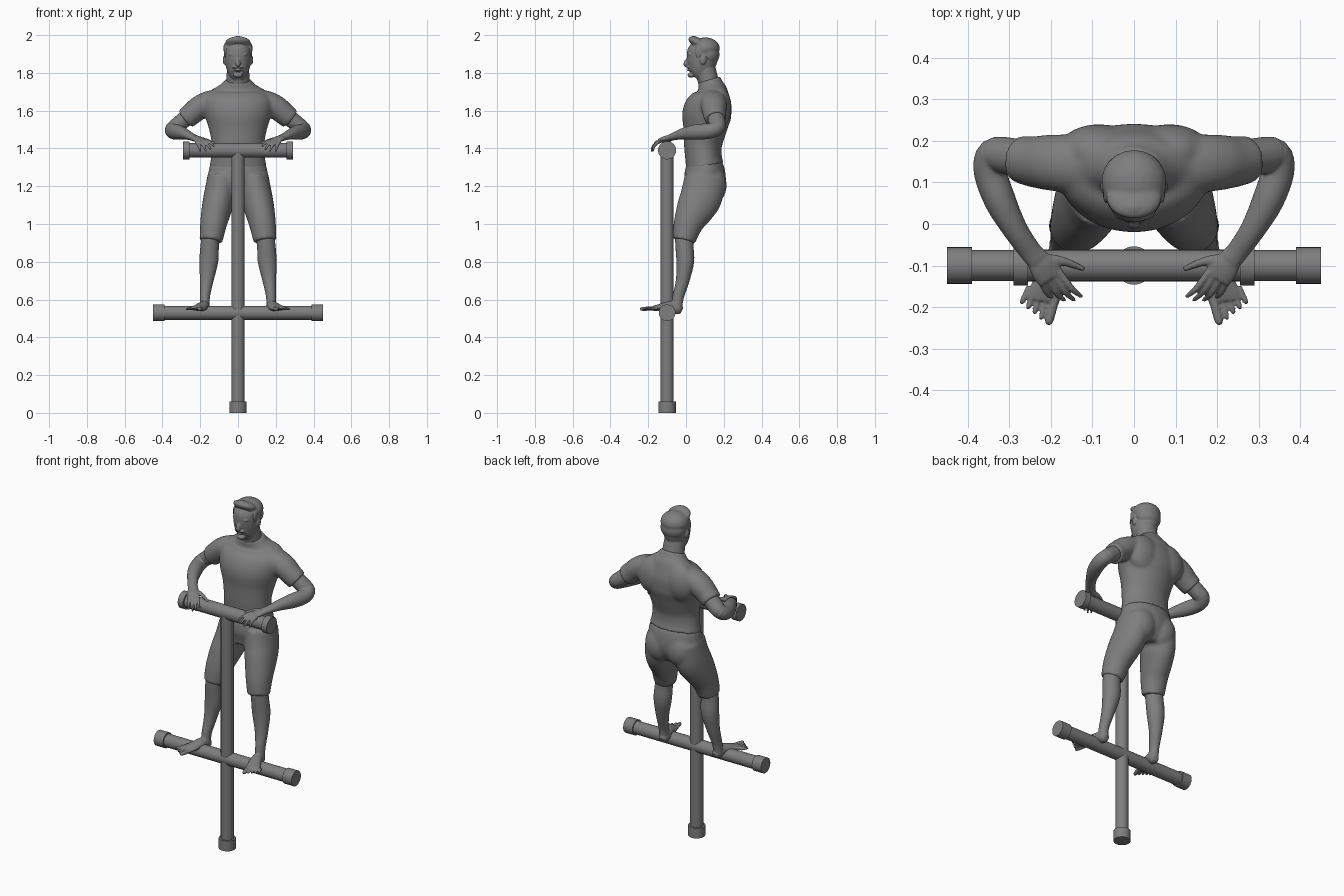
import bpy, bmesh, math
from mathutils import Vector, Matrix

X, Z = Vector((1, 0, 0)), Vector((0, 0, 1))
grey = bpy.data.materials.new("dark_grey")
grey.diffuse_color = (0.21, 0.21, 0.21, 1)


def spline(pts, steps=4):
    """Catmull-Rom through (x, y, z, half width, half depth) points."""
    out = []
    for i in range(len(pts) - 1):
        p0, p1 = pts[max(i - 1, 0)], pts[i]
        p2, p3 = pts[i + 1], pts[min(i + 2, len(pts) - 1)]
        for s in range(steps):
            t = s / steps
            out.append([0.5 * (2 * b + (c - a) * t + (2 * a - 5 * b + 4 * c - d) * t * t
                               + (3 * b - a - 3 * c + d) * t ** 3)
                        for a, b, c, d in zip(p0, p1, p2, p3)])
    return out + [list(pts[-1])]


def tube(bm, pts, ref=X, sides=24, mirror=False):
    """Closed elliptical loft; ref is the direction of the first radius."""
    path = spline(pts)
    for sx in ((1, -1) if mirror else (1,)):
        rings = []
        for i, p in enumerate(path):
            a, b = path[max(i - 1, 0)], path[min(i + 1, len(path) - 1)]
            t = (Vector(b[:3]) - Vector(a[:3])).normalized()
            u = (ref - t * ref.dot(t)).normalized()
            v = t.cross(u)
            ring = []
            for k in range(sides):
                g = math.tau * k / sides
                co = Vector(p[:3]) + u * p[3] * math.cos(g) + v * p[4] * math.sin(g)
                ring.append(bm.verts.new((co.x * sx, co.y, co.z)))
            rings.append(ring)
        for r, q in zip(rings, rings[1:]):
            for k in range(sides):
                n = (k + 1) % sides
                bm.faces.new((r[k], r[n], q[n], q[k]))
        bm.faces.new(rings[0][::-1])
        bm.faces.new(rings[-1])


def ball(bm, c, r, mirror=False, tilt=0):
    """Ellipsoid, optionally tilted about the x axis."""
    for sx in ((1, -1) if mirror else (1,)):
        m = (Matrix.Translation((c[0] * sx, c[1], c[2])) @ Matrix.Rotation(tilt, 4, 'X')
             @ Matrix.Diagonal((*r, 1)))
        bmesh.ops.create_uvsphere(bm, u_segments=20, v_segments=12, radius=1, matrix=m)


def finish(name, bm, voxel=0.007, smooth=3):
    """Fuse the overlapping volumes into one smooth surface."""
    bmesh.ops.recalc_face_normals(bm, faces=bm.faces[:])
    me = bpy.data.meshes.new(name)
    bm.to_mesh(me)
    bm.free()
    me.materials.append(grey)
    ob = bpy.data.objects.new(name, me)
    bpy.context.collection.objects.link(ob)
    r = ob.modifiers.new("fuse", 'REMESH')
    r.mode, r.voxel_size, r.use_smooth_shade = 'VOXEL', voxel, True
    s = ob.modifiers.new("soften", 'SMOOTH')
    s.factor, s.iterations = 0.5, smooth


def rod(name, center, radius, length, along_x=False):
    rot = (0, math.pi / 2, 0) if along_x else (0, 0, 0)
    bpy.ops.mesh.primitive_cylinder_add(vertices=32, radius=radius, depth=length,
                                        location=center, rotation=rot)
    bpy.context.object.name = name
    bpy.context.object.data.materials.append(grey)
    bpy.ops.object.shade_smooth_by_angle()


# Jumping stick: pole, foot bar, handlebar and end caps
rod("pole", (0, -0.1, 0.7), 0.035, 1.38)
rod("pole_tip", (0, -0.1, 0.03), 0.046, 0.06)
rod("foot_bar", (0, -0.1, 0.53), 0.037, 0.88, True)
rod("handlebar", (0, -0.1, 1.39), 0.038, 0.56, True)
for s in (1, -1):
    rod("foot_bar_cap", (s * 0.42, -0.1, 0.53), 0.044, 0.06, True)
    rod("handlebar_cap", (s * 0.273, -0.1, 1.39), 0.048, 0.035, True)

# Shirt: torso, shoulders and short sleeves
bm = bmesh.new()
tube(bm, [(0, .10, 1.305, .152, .101), (0, .093, 1.35, .143, .097), (0, .09, 1.42, .139, .101),
          (0, .10, 1.50, .153, .115), (0, .11, 1.58, .177, .130), (0, .13, 1.65, .187, .115),
          (0, .138, 1.70, .148, .085), (0, .130, 1.735, .094, .067), (0, .122, 1.765, .066, .062)], sides=36)
tube(bm, [(.06, .14, 1.665, .055, .07), (.15, .145, 1.65, .056, .07), (.20, .148, 1.62, .063, .068),
          (.24, .15, 1.587, .060, .062), (.278, .157, 1.555, .057, .057)], Z, mirror=True)
ball(bm, (.07, .07, 1.59), (.09, .063, .075), True)
ball(bm, (.085, .175, 1.62), (.10, .066, .11), True)
finish("shirt", bm, smooth=12)

# Trousers: hips, seat and knee-length legs
bm = bmesh.new()
tube(bm, [(0, .098, 1.325, .144, .094), (0, .10, 1.28, .156, .107), (0, .10, 1.21, .154, .108),
          (0, .085, 1.14, .09, .08)], sides=36)
tube(bm, [(.085, .10, 1.25, .077, .107), (.097, .083, 1.15, .084, .112), (.113, .05, 1.08, .080, .102),
          (.130, .012, 1.0, .071, .079), (.143, -.012, .91, .061, .061)], mirror=True)
ball(bm, (.068, .14, 1.205), (.085, .076, .10), True)
finish("trousers", bm, smooth=12)

# Lower legs, feet and toes
bm = bmesh.new()
tube(bm, [(.143, -.01, .96, .048, .05), (.150, -.008, .88, .049, .048), (.155, -.004, .80, .050, .047),
          (.166, -.018, .70, .036, .036), (.175, -.042, .61, .026, .03), (.176, -.048, .55, .028, .028)],
     mirror=True)
tube(bm, [(.172, -.022, .542, .016, .018), (.174, -.04, .55, .027, .030), (.18, -.08, .563, .030, .030),
          (.20, -.135, .558, .037, .020), (.218, -.175, .553, .041, .012), (.221, -.185, .552, .038, .009)],
     mirror=True)
for i in range(5):
    r = .011 if i == 0 else .0065
    a = Vector((.188 + .0155 * i + (.003 if i else 0), -.17 + .005 * i, .553))
    b = Vector((.207 + .0155 * i + (.003 if i else 0), -.243 + .0125 * i, .550))
    tube(bm, [(*a, r, r), (*a.lerp(b, .8), r, r), (*b, r * .5, r * .5)], sides=10, mirror=True)
finish("lower_legs_and_feet", bm, 0.0037, 2)

# Bent arms with hands gripping the handlebar
bm = bmesh.new()
tube(bm, [(.24, .153, 1.588, .044, .044), (.30, .163, 1.54, .043, .045), (.338, .165, 1.51, .040, .042),
          (.346, .125, 1.493, .041, .040), (.322, .055, 1.487, .041, .038), (.285, -.015, 1.478, .030, .030),
          (.25, -.065, 1.463, .020, .027), (.232, -.085, 1.456, .018, .028)], Z, mirror=True)
tube(bm, [(.24, -.075, 1.458, .016, .025), (.218, -.105, 1.451, .016, .034),
          (.200, -.130, 1.443, .012, .034)], Z, mirror=True)
knuckles = [(.180, -.116, 1.444), (.193, -.126, 1.443), (.206, -.136, 1.441), (.221, -.142, 1.437)]
tips = [(.126, -.176, 1.410), (.143, -.184, 1.393), (.167, -.184, 1.383), (.198, -.176, 1.383)]
for k, t in zip(knuckles, tips):
    mid = Vector(k).lerp(Vector(t), .55) + Vector((0, -.006, .008))
    tube(bm, [(*k, .010, .009), (*mid, .009, .008), (*t, .005, .005)], Z, 10, True)
tube(bm, [(.222, -.085, 1.452, .014, .016), (.17, -.09, 1.443, .011, .011),
          (.120, -.109, 1.425, .006, .006)], Z, 10, True)
finish("arms_and_hands", bm, 0.004, 2)

# Head, neck and face
bm = bmesh.new()
tube(bm, [(0, .135, 1.70, .060, .05), (0, .117, 1.76, .062, .055), (0, .10, 1.83, .058, .054)])
tube(bm, [(0, .048, 1.776, .026, .028), (0, .060, 1.79, .046, .050), (0, .075, 1.825, .062, .069),
          (0, .085, 1.87, .070, .082), (0, .09, 1.92, .072, .082), (0, .092, 1.96, .055, .06)])
ball(bm, (0, .004, 1.853), (.012, .016, .024), tilt=-.35)      # nose
ball(bm, (0, -.001, 1.845), (.015, .011, .008))
ball(bm, (.028, .024, 1.898), (.022, .015, .007), True)        # brows
ball(bm, (.027, .026, 1.881), (.013, .012, .007), True)        # eyes
ball(bm, (.013, .014, 1.829), (.020, .011, .006), True)        # moustache
ball(bm, (0, .014, 1.814), (.020, .010, .005))                 # lower lip
ball(bm, (0, .027, 1.788), (.026, .019, .014))                 # chin
ball(bm, (.073, .09, 1.868), (.008, .017, .024), True)         # ears
finish("head", bm, 0.004, 5)

# Swept-back hair with a raised front and sideburns
bm = bmesh.new()
ball(bm, (0, .102, 1.93), (.079, .077, .058))
ball(bm, (0, .118, 1.897), (.074, .060, .060))
ball(bm, (0, .064, 1.960), (.068, .056, .026), tilt=-.45)
ball(bm, (0, .045, 1.975), (.030, .026, .020), tilt=-.5)
ball(bm, (.066, .07, 1.91), (.009, .022, .035), True)
finish("hair", bm, 0.005, 8)
